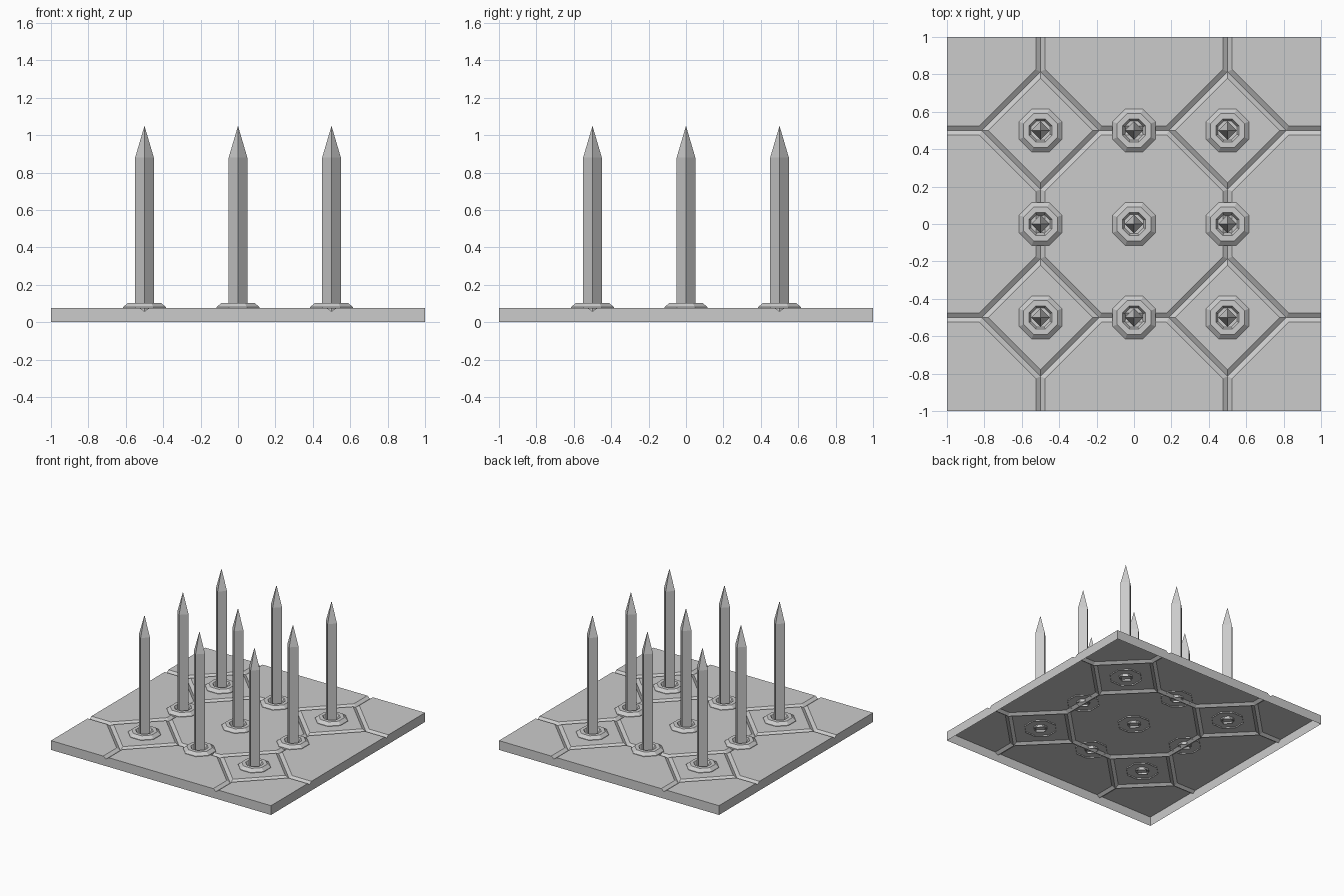
import bpy, bmesh, math
from mathutils import Vector

if "Cube" in bpy.data.objects:
    bpy.data.objects.remove(bpy.data.objects["Cube"])

TOP, DEPTH, W, R = 0.076, 0.018, 0.025, 0.315
S2 = math.sqrt(2)


def finish(bm, name):
    me = bpy.data.meshes.new(name)
    bm.to_mesh(me)
    bm.free()
    ob = bpy.data.objects.new(name, me)
    bpy.context.collection.objects.link(ob)
    return ob


def groove_distance(u, v):
    # distance to the nearest groove centre line within a quarter cell
    d = (u + v - R) / S2
    return min(d, u, v) if d > 0 else -d


def loft(bm, rings):
    for a, b in zip(rings, rings[1:]):
        n = len(a)
        for i in range(n):
            bm.faces.new((a[i], a[(i + 1) % n], b[(i + 1) % n], b[i]))


# quarter cell of the floor, cut along every groove edge
q = bmesh.new()
q.faces.new([q.verts.new(p) for p in ((0, 0, 0), (.5, 0, 0), (.5, .5, 0), (0, .5, 0))])
k = S2 - 1
cuts = [((W, 0, 0), (1, 0, 0)), ((0, W, 0), (0, 1, 0)),
        ((R, 0, 0), (1, -k, 0)), ((0, R, 0), (-k, 1, 0))]
cuts += [((R + o * W * S2, 0, 0), (1, 1, 0)) for o in (-1, 0, 1)]
for co, no in cuts:
    bmesh.ops.bisect_plane(q, geom=q.verts[:] + q.edges[:] + q.faces[:],
                           plane_co=co, plane_no=Vector(no).normalized())

# floor: the quarter cell mirrored over all four diamonds
bm = bmesh.new()
for cx in (-.5, .5):
    for cy in (-.5, .5):
        for sx in (-1, 1):
            for sy in (-1, 1):
                vm = {}
                for v in q.verts:
                    u, w = v.co.x, v.co.y
                    z = TOP - DEPTH * max(0, 1 - groove_distance(u, w) / W)
                    vm[v] = bm.verts.new((cx + sx * u, cy + sy * w, z))
                for f in q.faces:
                    vs = [vm[v] for v in f.verts]
                    bm.faces.new(vs if sx * sy > 0 else vs[::-1])
q.free()
bmesh.ops.remove_doubles(bm, verts=bm.verts[:], dist=1e-4)
bmesh.ops.dissolve_limit(bm, angle_limit=0.01, verts=bm.verts[:], edges=bm.edges[:])
# outer skirt, open underneath
border = [e for e in bm.edges if e.is_boundary]
ext = bmesh.ops.extrude_edge_only(bm, edges=border)
for v in ext["geom"]:
    if isinstance(v, bmesh.types.BMVert):
        v.co.z = 0
bmesh.ops.recalc_face_normals(bm, faces=bm.faces[:])
finish(bm, "floor_plate")


def ring(bm, n, apothem, z, x, y, turn):
    r = apothem / math.cos(math.pi / 8) if n == 8 else apothem
    return [bm.verts.new((x + r * math.cos(turn + i * math.tau / n),
                          y + r * math.sin(turn + i * math.tau / n), z)) for i in range(n)]


for x in (-.5, 0, .5):
    for y in (-.5, 0, .5):
        # octagonal socket rim
        bm = bmesh.new()
        loft(bm, [ring(bm, 8, a, z, x, y, math.pi / 8) for a, z in
                  ((.115, .066), (.115, .08), (.09, .102), (.062, .102), (.045, .066))])
        finish(bm, "socket_rim")
        # four-sided spike with a pointed tip
        bm = bmesh.new()
        a, b = (ring(bm, 4, .05, z, x, y, 0) for z in (.06, .88))
        loft(bm, [a, b])
        tip = bm.verts.new((x, y, 1.05))
        for i in range(4):
            bm.faces.new((b[i], b[(i + 1) % 4], tip))
        finish(bm, "spike")
